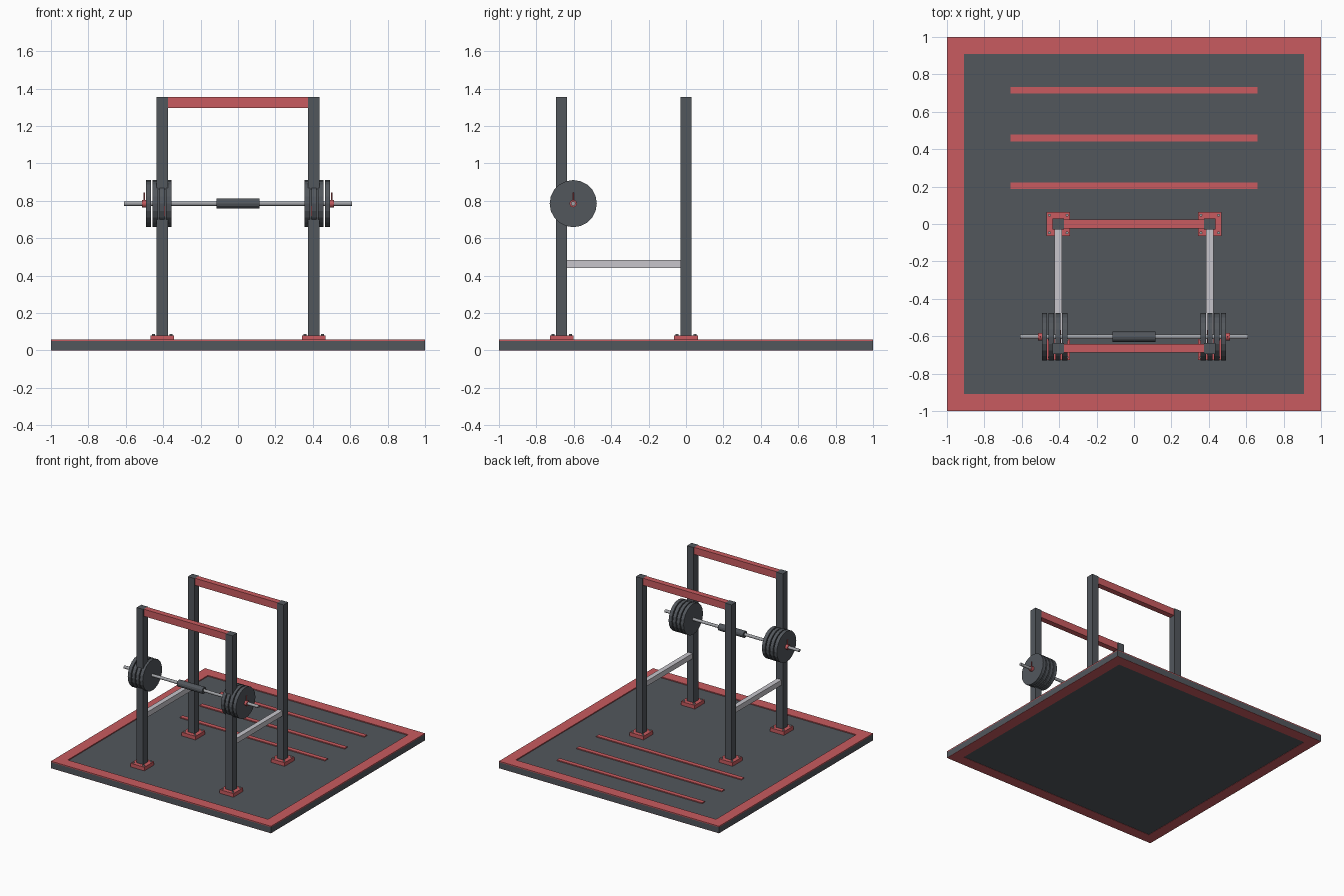
import bpy, bmesh, math
from mathutils import Matrix, Vector

cube = bpy.data.objects.get("Cube")
if cube:
    bpy.data.objects.remove(cube, do_unlink=True)


def material(name, rgb):
    m = bpy.data.materials.new(name)
    m.use_nodes = True
    m.diffuse_color = (*rgb, 1)
    m.node_tree.nodes["Principled BSDF"].inputs["Base Color"].default_value = (*rgb, 1)
    return m


DARK = material("charcoal", (0.085, 0.095, 0.108))
RED = material("red", (0.58, 0.105, 0.115))
LIGHT = material("pale_grey", (0.57, 0.56, 0.60))
STEEL = material("steel", (0.36, 0.37, 0.39))


def finish(name, bm, mat):
    bmesh.ops.recalc_face_normals(bm, faces=bm.faces)
    mesh = bpy.data.meshes.new(name)
    bm.to_mesh(mesh)
    bm.free()
    mesh.materials.append(mat)
    obj = bpy.data.objects.new(name, mesh)
    bpy.context.collection.objects.link(obj)
    return obj


def box(name, low, high, mat):
    low, high = Vector(low), Vector(high)
    bm = bmesh.new()
    place = Matrix.Translation((low + high) / 2) @ Matrix.Diagonal((*(high - low), 1))
    bmesh.ops.create_cube(bm, size=1, matrix=place)
    return finish(name, bm, mat)


def rod(name, centre, radius, length, mat, sides=16, along_x=True):
    bm = bmesh.new()
    turn = Matrix.Rotation(math.pi / 2, 4, 'Y') if along_x else Matrix.Identity(4)
    bmesh.ops.create_cone(bm, cap_ends=True, segments=sides, radius1=radius, radius2=radius,
                          depth=length, matrix=Matrix.Translation(centre) @ turn)
    return finish(name, bm, mat)


def border(name, z0, z1):
    # Four strips around the edge of the platform
    inner = 0.91
    for s, side in ((-1, "a"), (1, "b")):
        xs = sorted((s, s * inner))
        box(f"{name}_end_{side}", (-1, xs[0], z0), (1, xs[1], z1), RED)
        box(f"{name}_side_{side}", (xs[0], -inner, z0), (xs[1], inner, z1), RED)


# Platform with red edging and floor lines
FLOOR, TOP = 0.05, 0.058
box("platform", (-1, -1, 0.002), (1, 1, FLOOR), DARK)
border("top_border", FLOOR, TOP)
border("bottom_border", 0, 0.002)
for i in range(3):
    y = 0.205 + i * 0.255
    box(f"floor_line_{i}", (-0.66, y - 0.018, FLOOR), (0.66, y + 0.018, TOP), RED)

# Rack: posts, foot plates, bolts and crossbars
PX, HALF, HEIGHT = 0.405, 0.03, 1.355
FRONT, BACK = -0.665, 0.0
for row, y in (("front", FRONT), ("back", BACK)):
    for side, s in (("right", -1), ("left", 1)):
        x = s * PX
        box(f"{row}_{side}_post", (x - HALF, y - HALF, FLOOR), (x + HALF, y + HALF, HEIGHT), DARK)
        box(f"{row}_{side}_foot", (x - 0.063, y - 0.063, FLOOR), (x + 0.063, y + 0.063, 0.08), RED)
        for dx in (-0.047, 0.047):
            for dy in (-0.047, 0.047):
                rod(f"{row}_{side}_bolt", (x + dx, y + dy, 0.083), 0.008, 0.012, STEEL, 8, False)
    box(f"{row}_crossbar", (-PX + HALF, y - 0.023, 1.297), (PX - HALF, y + 0.023, HEIGHT), RED)

# Barbell
BY, BZ = -0.603, 0.785
rod("bar", (0, BY, BZ), 0.012, 1.22, STEEL)
rod("centre_grip", (0, BY, BZ), 0.027, 0.23, DARK, 12)

for side, s in (("right", -1), ("left", 1)):
    x = s * PX
    # Safety rail and bar hook
    box(f"{side}_safety_rail", (x - 0.02, FRONT + HALF, 0.44),
        (x + 0.02, BACK - HALF, 0.483), LIGHT)
    box(f"{side}_bar_hook", (x - 0.016, FRONT - HALF - 0.004, 0.72),
        (x + 0.016, BY + 0.035, BZ - 0.012), RED)
    # Weight discs
    for i in range(4):
        rod(f"{side}_disc_{i}", (s * (0.37 + i * 0.036), BY, BZ), 0.126, 0.028, DARK, 20)
    # Collar with lever
    rod(f"{side}_collar", (s * 0.503, BY, BZ), 0.02, 0.022, RED, 12)
    rod(f"{side}_collar_lever", (s * 0.5, BY, BZ + 0.035), 0.004, 0.05, RED, 8, False)
